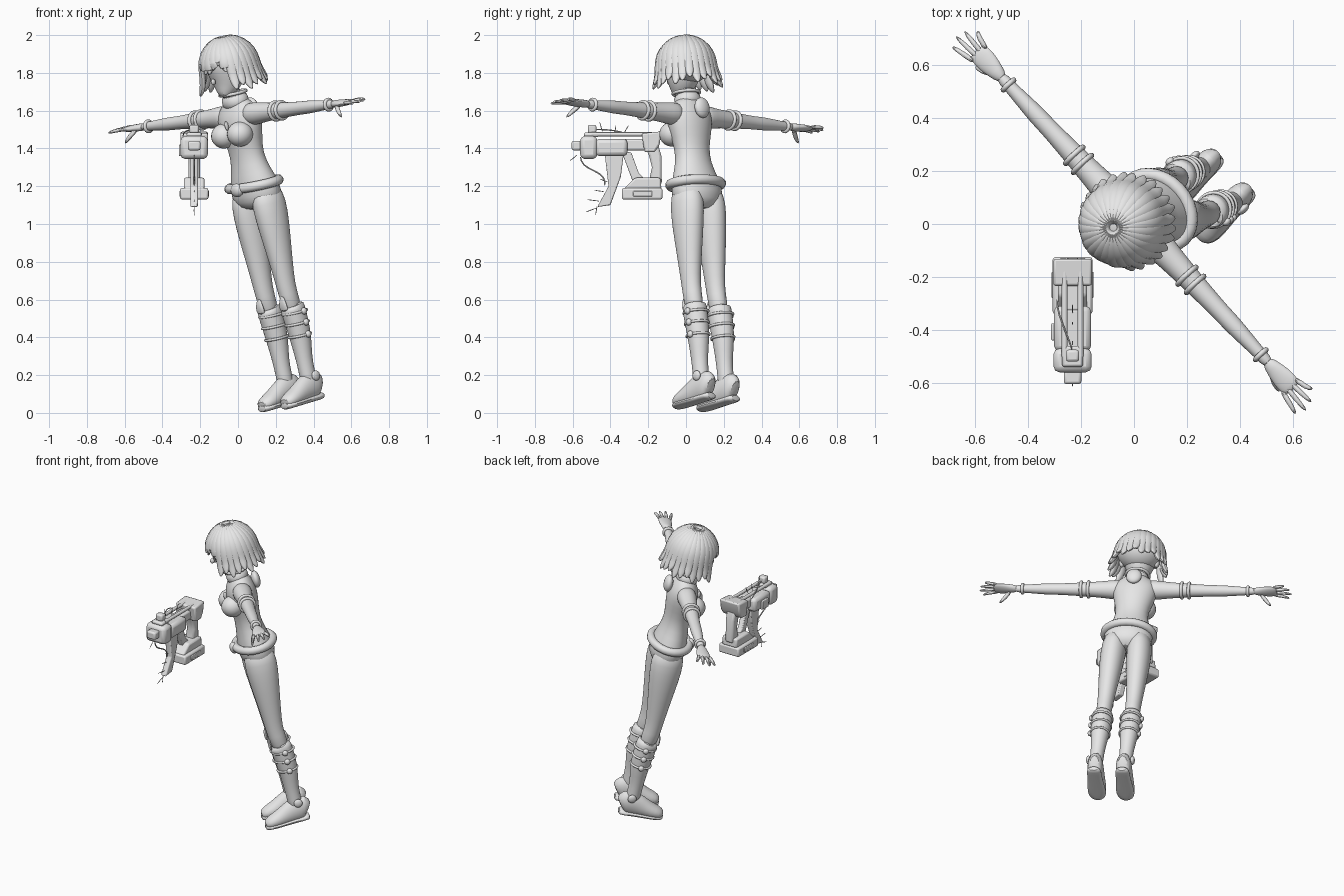
import bpy, bmesh
from math import sin, cos, pi, radians
from mathutils import Vector, Matrix

cube = bpy.data.objects.get("Cube")
if cube:
    bpy.data.objects.remove(cube)

grey = bpy.data.materials.new("plain grey")
grey.use_nodes = True
grey.diffuse_color = (0.8, 0.8, 0.8, 1)
grey.node_tree.nodes["Principled BSDF"].inputs["Base Color"].default_value = (0.8, 0.8, 0.8, 1)

figure, tool = [], []
group = figure
X, Y, Z = Vector((1, 0, 0)), Vector((0, 1, 0)), Vector((0, 0, 1))


def finish(name, bm, subsurf=0, bevel=0):
    bmesh.ops.recalc_face_normals(bm, faces=bm.faces)
    mesh = bpy.data.meshes.new(name)
    bm.to_mesh(mesh)
    bm.free()
    mesh.materials.append(grey)
    ob = bpy.data.objects.new(name, mesh)
    bpy.context.collection.objects.link(ob)
    if bevel:
        mod = ob.modifiers.new("bevel", "BEVEL")
        mod.width, mod.segments = bevel, 2
    if subsurf:
        mod = ob.modifiers.new("subsurf", "SUBSURF")
        mod.levels = mod.render_levels = subsurf
    group.append(ob)
    return ob


def sweep(name, rows, side=X, n=16, subsurf=1, closed=False):
    """Skin elliptical rings; each row is x, y, z, radius along side, other radius."""
    bm = bmesh.new()
    pts = [Vector(r[:3]) for r in rows]
    rings = []
    for i, r in enumerate(rows):
        a, b = (i - 1, (i + 1) % len(pts)) if closed else (max(i - 1, 0), min(i + 1, len(pts) - 1))
        t = (pts[b] - pts[a]).normalized()
        u = (side - t * side.dot(t)).normalized()
        v = t.cross(u)
        rings.append([bm.verts.new(pts[i] + u * r[3] * cos(2 * pi * k / n) + v * r[-1] * sin(2 * pi * k / n))
                      for k in range(n)])
    pairs = list(zip(rings, rings[1:])) + ([(rings[-1], rings[0])] if closed else [])
    for p, q in pairs:
        for k in range(n):
            bm.faces.new((p[k], p[(k + 1) % n], q[(k + 1) % n], q[k]))
    if not closed:
        bm.faces.new(rings[0])
        bm.faces.new(rings[-1])
    return finish(name, bm, subsurf)


def ball(name, loc, size):
    bm = bmesh.new()
    bmesh.ops.create_uvsphere(bm, u_segments=24, v_segments=14, radius=1,
                              matrix=Matrix.Translation(loc) @ Matrix.Diagonal((*size, 1)))
    return finish(name, bm)


def hoop(name, loc, normal, ra, rb, tube):
    """Closed band around an axis."""
    u = X if normal is Z else Y
    v = normal.cross(u)
    rows = [(*(Vector(loc) + u * ra * cos(a) + v * rb * sin(a)), tube, tube)
            for a in [2 * pi * k / 28 for k in range(28)]]
    return sweep(name, rows, normal, 10, 0, True)


def prism(name, x, half, outline, bevel=0.006):
    """Extrude a side outline (y, z) across x."""
    bm = bmesh.new()
    face = bm.faces.new([bm.verts.new((x - half, y, z)) for y, z in outline])
    new = bmesh.ops.extrude_face_region(bm, geom=[face])["geom"]
    bmesh.ops.translate(bm, vec=(2 * half, 0, 0), verts=[g for g in new if isinstance(g, bmesh.types.BMVert)])
    return finish(name, bm, 0, bevel)


def block(name, x, half, y0, y1, z0, z1, bevel=0.01):
    return prism(name, x, half, [(y0, z0), (y1, z0), (y1, z1), (y0, z1)], bevel)


# Torso, collar, bust, belt
sweep("torso", [(0, 0, 1.05, .09, .075), (0, .01, 1.10, .15, .11), (0, .01, 1.17, .157, .115),
                (0, 0, 1.26, .122, .092), (0, 0, 1.35, .095, .077), (0, 0, 1.44, .115, .09),
                (0, 0, 1.52, .137, .1), (0, .005, 1.58, .14, .088), (0, .005, 1.625, .1, .065),
                (0, 0, 1.66, .055, .05)], n=24)
sweep("neck", [(0, 0, 1.6, .05, .05), (0, -.01, 1.75, .045, .045)])
sweep("collar", [(0, .005, 1.61, .08, .07), (0, 0, 1.64, .074, .068), (0, -.005, 1.69, .076, .072)], n=20)
hoop("collar_rim", (0, -.005, 1.688), Z, .072, .068, .009)
hoop("hip_belt", (0, .005, 1.19), Z, .15, .118, .026)
ball("belt_buckle", (0, -.125, 1.185), (.04, .026, .036))
ball("zip_pull", (0, -.1, 1.53), (.008, .012, .025))
ball("back_pad", (0, .105, 1.585), (.048, .028, .055))

# Head with small nose
sweep("head", [(0, -.085, 1.685, .022, .02), (0, -.06, 1.705, .05, .05), (0, -.035, 1.745, .08, .082),
               (0, -.015, 1.80, .1, .11), (0, -.01, 1.87, .113, .122), (0, 0, 1.94, .095, .1),
               (0, 0, 1.98, .04, .04)], n=20)
ball("nose", (0, -.127, 1.775), (.01, .014, .016))

# Bobbed hair: a cap under overlapping flattened locks
ball("hair_cap", (0, .025, 1.86), (.143, .137, .125))
LOCKS = 28
for i in range(LOCKS):
    a = 2 * pi * i / LOCKS
    front = abs((a + pi) % (2 * pi) - pi) < radians(42)
    ox, oy = sin(a), -cos(a)
    tip = 1.815 + .02 * (i % 3) if front else 1.70 + .015 * (i % 3)
    reach = .155 if front else .187
    profile = [(.01, 1.985, .012), (.07, 1.972, .022), (.125, 1.925, .031), (.15, 1.865, .034),
               (.152, (1.865 + tip) / 2, .032), (reach - .018, tip + .03, .025), (reach, tip, .005)]
    sweep("hair_lock_%02d" % i, [(ox * r, .01 + oy * r, z, w, .018 if w > .01 else .004)
                                 for r, z, w in profile], Vector((cos(a), sin(a), 0)), 8)

for s, tag in ((1, "left_"), (-1, "right_")):
    ball(tag + "ear", (s * .108, -.01, 1.80), (.018, .025, .035))
    ball(tag + "bust", (s * .062, -.075, 1.475), (.068, .07, .066))

    # Arm, bands and hand
    sweep(tag + "arm", [(s * x, 0, 1.565, r, r) for x, r in
                        ((.06, .06), (.13, .062), (.19, .053), (.28, .046), (.4, .039), (.48, .035),
                         (.54, .036), (.62, .03), (.7, .024), (.75, .023))], Y)
    for x, r in ((.29, .047), (.335, .045), (.70, .027)):
        hoop(tag + "arm_band", (s * x, 0, 1.565), X, r, r, .01)
    sweep(tag + "palm", [(s * x, 0, 1.565, w, h) for x, w, h in
                         ((.73, .022, .021), (.77, .032, .02), (.82, .044, .018), (.865, .042, .014),
                          (.88, .03, .008))], Y)
    for k in range(4):
        y = -.034 + .022 * k
        end = (.955, .975, .965, .93)[k]
        sweep(tag + "finger", [(s * .85, y, 1.567, .012, .012), (s * .91, y * 1.35, 1.57, .011, .011),
                               (s * end, y * 1.75, 1.562, .007, .007)], Y, 8)
    sweep(tag + "thumb", [(s * .775, -.015, 1.56, .014, .014), (s * .81, -.045, 1.53, .014, .014),
                          (s * .845, -.06, 1.495, .007, .007)], Y, 8)

    # Leg and tall boot
    sweep(tag + "leg", [(s * x, y, z, ra, rb) for x, y, z, ra, rb in
                        ((.07, .01, 1.17, .07, .09), (.079, .01, 1.08, .079, .105), (.083, .005, .97, .077, .096),
                         (.086, 0, .82, .064, .075), (.088, -.005, .68, .052, .058),
                         (.088, -.005, .6, .048, .053), (.09, .01, .48, .05, .055))])
    sweep(tag + "boot_shaft", [(s * .09, y, z, r, r * 1.05) for y, z, r in
                               ((.005, .525, .05), (.005, .53, .062), (.007, .515, .066), (.015, .42, .063),
                                (.018, .34, .057), (.01, .24, .044), (.01, .16, .042), (.01, .07, .045))])
    sweep(tag + "knee_flap", [(s * .09, -.055, .5, .035, .012), (s * .09, -.06, .55, .03, .01),
                              (s * .09, -.05, .59, .008, .005)], n=10)
    for z, r in ((.36, .059), (.425, .062), (.485, .064)):
        hoop(tag + "boot_strap", (s * .09, .015, z), Z, r, r * 1.05, .007)
        ball(tag + "strap_buckle", (s * (.093 + r), .02, z), (.014, .018, .018))
    sweep(tag + "shoe", [(s * .088, *row) for row in
                         ((.08, .065, .03, .05), (.06, .085, .047, .08), (.01, .085, .05, .082),
                          (-.05, .07, .051, .067), (-.11, .052, .057, .05), (-.165, .042, .055, .04),
                          (-.2, .032, .035, .025))])
    sweep(tag + "sole", [(s * .088, y, .02, w, .02) for y, w in
                         ((.08, .03), (.06, .046), (0, .046), (-.06, .05), (-.13, .06), (-.175, .054),
                          (-.205, .03))])
    ball(tag + "ankle_disc", (s * .137, .025, .135), (.014, .027, .027))

# Tilt and turn the whole figure
left, up = Vector((.68, -.727, .082)).normalized(), Vector((-.21, -.085, .974)).normalized()
back = up.cross(left).normalized()
up = left.cross(back)
pose = Matrix((left, back, up)).transposed().to_4x4()
pose.translation = (.33, .15, .05)
for ob in figure:
    ob.data.transform(pose)

# Floating hand tool
group = tool
C = -.232
block("tool_front", C, .072, -.56, -.47, 1.345, 1.465, .022)
block("tool_body", C, .07, -.48, -.31, 1.36, 1.45, .02)
block("tool_core", C, .035, -.33, -.18, 1.39, 1.45)
block("tool_side_pod", C - .07, .011, -.44, -.375, 1.36, 1.42, .005)
block("tool_muzzle", C, .033, -.605, -.55, 1.39, 1.44)
prism("tool_rear", C, .073, [(-.235, 1.48), (-.13, 1.49), (-.14, 1.42), (-.165, 1.38), (-.22, 1.38)], .01)
prism("tool_handle", C, .03, [(-.225, 1.43), (-.15, 1.43), (-.13, 1.36), (-.128, 1.21), (-.2, 1.21),
                              (-.18, 1.3), (-.195, 1.36)], .012)
prism("tool_guard", C, .018, [(-.34, 1.38), (-.29, 1.38), (-.25, 1.27), (-.22, 1.24), (-.28, 1.22)])
prism("tool_magazine", C, .02, [(-.43, 1.37), (-.33, 1.37), (-.345, 1.25), (-.4, 1.1), (-.47, 1.09),
                                (-.41, 1.2)])
block("battery_base", C, .075, -.34, -.125, 1.13, 1.19)
prism("battery_top", C, .055, [(-.33, 1.185), (-.13, 1.185), (-.135, 1.245), (-.27, 1.245)], .01)
block("battery_plate", C, .079, -.28, -.18, 1.145, 1.175, .004)
block("sight_base", C, .04, -.54, -.46, 1.46, 1.485)
block("sight", C, .025, -.52, -.475, 1.48, 1.525)
for x in (C - .03, C + .03):
    sweep("tool_rail", [(x, -.5, 1.475, .011), (x, -.18, 1.475, .011)], n=12, subsurf=0)


# Wires and spikes
def wire(name, pts, r=.003):
    sweep(name, [(*p, r) for p in pts], X, 6)


wire("cable", [(C, -.56, 1.36), (C, -.55, 1.31), (C, -.48, 1.28), (C, -.43, 1.25), (C, -.43, 1.2)], .005)
wire("top_cable", [(C, -.48, 1.5), (C - .02, -.42, 1.5), (C - .055, -.34, 1.49), (C - .06, -.28, 1.46)], .004)
spikes = [(-.44, 1.48, -.46, 1.55), (-.38, 1.46, -.37, 1.53), (-.34, 1.46, -.3, 1.53),
          (-.41, 1.22, -.46, 1.24), (-.43, 1.17, -.49, 1.18), (-.45, 1.12, -.53, 1.13),
          (-.46, 1.09, -.54, 1.06), (-.47, 1.1, -.48, 1.04), (-.57, 1.37, -.62, 1.33)]
for y0, z0, y1, z1 in spikes:
    wire("spike", [(C, y0, z0), (C, y1, z1)])

# Smooth shading with kept edges
for ob in figure + tool:
    ob.select_set(True)
bpy.context.view_layer.objects.active = figure[0]
bpy.ops.object.shade_smooth_by_angle(angle=radians(40))
